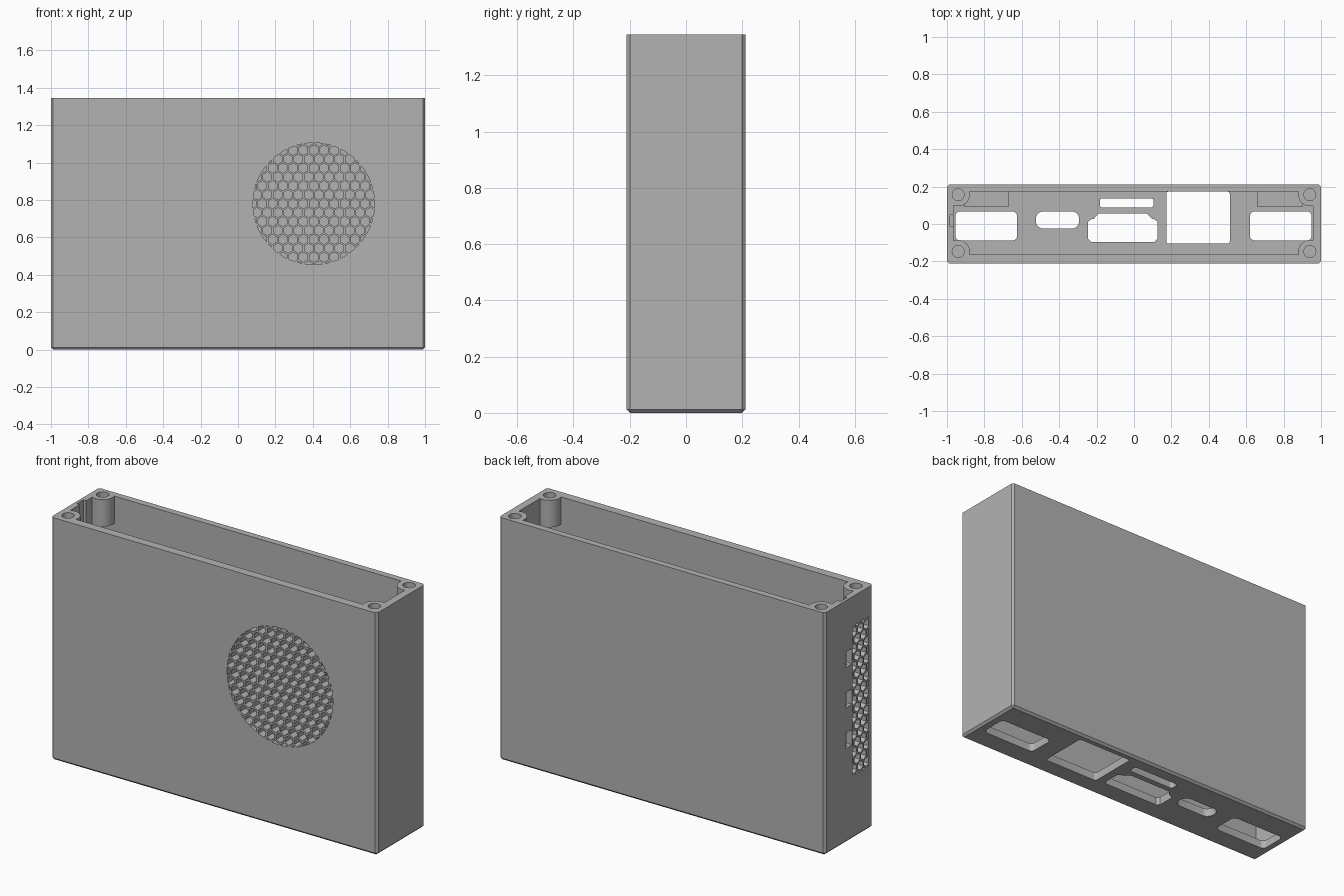
import bpy, bmesh
from math import sin, cos, pi, radians
from mathutils import Vector

if "Cube" in bpy.data.objects:
    bpy.data.objects.remove(bpy.data.objects["Cube"], do_unlink=True)

H, HX, HY = 1.345, 1.0, 0.211
FLOOR = 0.045
PITCH, HEX_R = 0.055, 0.0262

grey = bpy.data.materials.new("mid grey")
grey.use_nodes = True
grey.diffuse_color = (0.45, 0.45, 0.45, 1)
grey.node_tree.nodes["Principled BSDF"].inputs["Base Color"].default_value = grey.diffuse_color


def to_object(bm, name):
    bmesh.ops.recalc_face_normals(bm, faces=bm.faces)
    mesh = bpy.data.meshes.new(name)
    bm.to_mesh(mesh)
    bm.free()
    mesh.materials.append(grey)
    obj = bpy.data.objects.new(name, mesh)
    bpy.context.collection.objects.link(obj)
    return obj


def add_prism(bm, poly, lo, hi, axis="z"):
    """Extrude a 2D outline along an axis between lo and hi."""
    place = {"x": lambda u, v, w: (w, u, v),
             "y": lambda u, v, w: (u, w, v),
             "z": lambda u, v, w: (u, v, w)}[axis]
    rings = [[bm.verts.new(place(u, v, w)) for u, v in poly] for w in (lo, hi)]
    for ring in rings:
        bm.faces.new(ring)
    for i in range(len(poly)):
        j = (i + 1) % len(poly)
        bm.faces.new((rings[0][i], rings[0][j], rings[1][j], rings[1][i]))


def prisms(name, items):
    bm = bmesh.new()
    for item in items:
        add_prism(bm, *item)
    return to_object(bm, name)


def rect(x0, x1, y0, y1):
    return [(x0, y0), (x1, y0), (x1, y1), (x0, y1)]


def disc(cx, cy, r, n, turn=0.0):
    return [(cx + r * cos(turn + 2 * pi * i / n), cy + r * sin(turn + 2 * pi * i / n))
            for i in range(n)]


def rounded(x0, x1, y0, y1, r, n=5):
    pts = []
    for k, (cx, cy) in enumerate(rect(x0 + r, x1 - r, y0 + r, y1 - r)):
        for i in range(n + 1):
            a = pi + k * pi / 2 + i * pi / 2 / n
            pts.append((cx + r * cos(a), cy + r * sin(a)))
    return pts


def clip(poly, region):
    """Clip a convex outline to a convex counter-clockwise region."""
    for i in range(len(region)):
        a, b = Vector(region[i - 1]), Vector(region[i])
        side = lambda p: (b - a).cross(Vector(p) - a)
        out = []
        for p, q in zip(poly, poly[1:] + poly[:1]):
            sp, sq = side(p), side(q)
            if sp >= 0:
                out.append(p)
            if sp * sq < 0:
                out.append(tuple(Vector(p).lerp(Vector(q), sp / (sp - sq))))
        poly = out
        if len(poly) < 3:
            return []
    return poly


def honeycomb(cu, cv, region, rows, cols):
    cells = []
    for r in range(-rows, rows + 1):
        for c in range(-cols, cols + 1):
            u = cu + PITCH * (c + 0.5 * (r % 2))
            v = cv + PITCH * r * sin(radians(60))
            cell = clip(disc(u, v, HEX_R, 6, pi / 6), region)
            if cell:
                cells.append(cell)
    return cells


def cut(target, cutter):
    mod = target.modifiers.new("cut", "BOOLEAN")
    mod.operation, mod.solver, mod.object = "DIFFERENCE", "EXACT", cutter
    bpy.context.view_layer.objects.active = target
    bpy.ops.object.modifier_apply(modifier=mod.name)
    bpy.data.objects.remove(cutter, do_unlink=True)


# Outer case: chamfered everywhere except around the open top
bm = bmesh.new()
add_prism(bm, rect(-HX, HX, -HY, HY), 0, H)
edges = [e for e in bm.edges if min(v.co.z for v in e.verts) < H / 2]
bmesh.ops.bevel(bm, geom=edges, offset=0.012, segments=1, affect="EDGES")
case = to_object(bm, "case")

# Cavity, leaving screw bosses in the top corners and two blocks at the back wall
cavity = prisms("cavity", [(rect(-0.965, 0.957, -0.163, 0.174), FLOOR, H + 0.1)])
corners = [(x, y) for x in (-0.94, 0.94) for y in (-0.147, 0.157)]
cut(cavity, prisms("bosses", [(disc(x, y, 0.062, 32), H - 0.15, H + 0.2) for x, y in corners]))
cut(cavity, prisms("blocks", [(rect(x0, x1, 0.09, 0.25), 0, 0.2)
                              for x0, x1 in ((-0.905, -0.67), (0.66, 0.9))]))
cut(case, cavity)

# Screw holes
cut(case, prisms("screw_holes", [(disc(x, y, 0.032, 24), H - 0.13, H + 0.1) for x, y in corners]))

# Port openings through the floor
ports = [
    rounded(-0.955, -0.625, -0.088, 0.067, 0.025),
    rounded(0.62, 0.95, -0.088, 0.067, 0.025),
    rounded(-0.525, -0.293, -0.025, 0.067, 0.04),
    rounded(-0.183, 0.105, 0.088, 0.137, 0.015),
    rounded(0.173, 0.512, -0.105, 0.173, 0.012),
    [(-0.23, -0.095), (0.11, -0.095), (0.125, -0.08), (0.125, 0.012), (0.112, 0.024),
     (0.095, 0.028), (0.07, 0.055), (-0.19, 0.055), (-0.215, 0.028), (-0.232, 0.024),
     (-0.245, 0.012), (-0.245, -0.08)],
]
cut(case, prisms("ports", [(p, -0.1, FLOOR + 0.02) for p in ports]))

# Round fan grille in the front wall
grille = honeycomb(0.405, 0.78, disc(0.405, 0.78, 0.325, 64), 8, 8)
cut(case, prisms("fan_grille", [(c, -0.3, -0.1, "y") for c in grille]))

# Tall vent in the right end wall
vent = honeycomb(-0.1, 0.765, rect(-0.172, -0.032, 0.35, 1.18), 10, 3)
cut(case, prisms("side_vent", [(c, -1.1, -0.93, "x") for c in vent]))

# Three indicator slots and the groove behind them, open at the top
cut(case, prisms("slots", [(rect(-0.027, 0.03, z, z + 0.085), -1.1, -0.94, "x")
                           for z in (0.525, 0.75, 0.975)]))
cut(case, prisms("groove", [(rect(-0.983, -0.94, -0.01, 0.048), 0.5, H + 0.1)]))

# Smooth the round walls, keep the hard edges
bpy.ops.object.select_all(action="DESELECT")
case.select_set(True)
bpy.context.view_layer.objects.active = case
bpy.ops.object.shade_smooth_by_angle(angle=radians(25))
